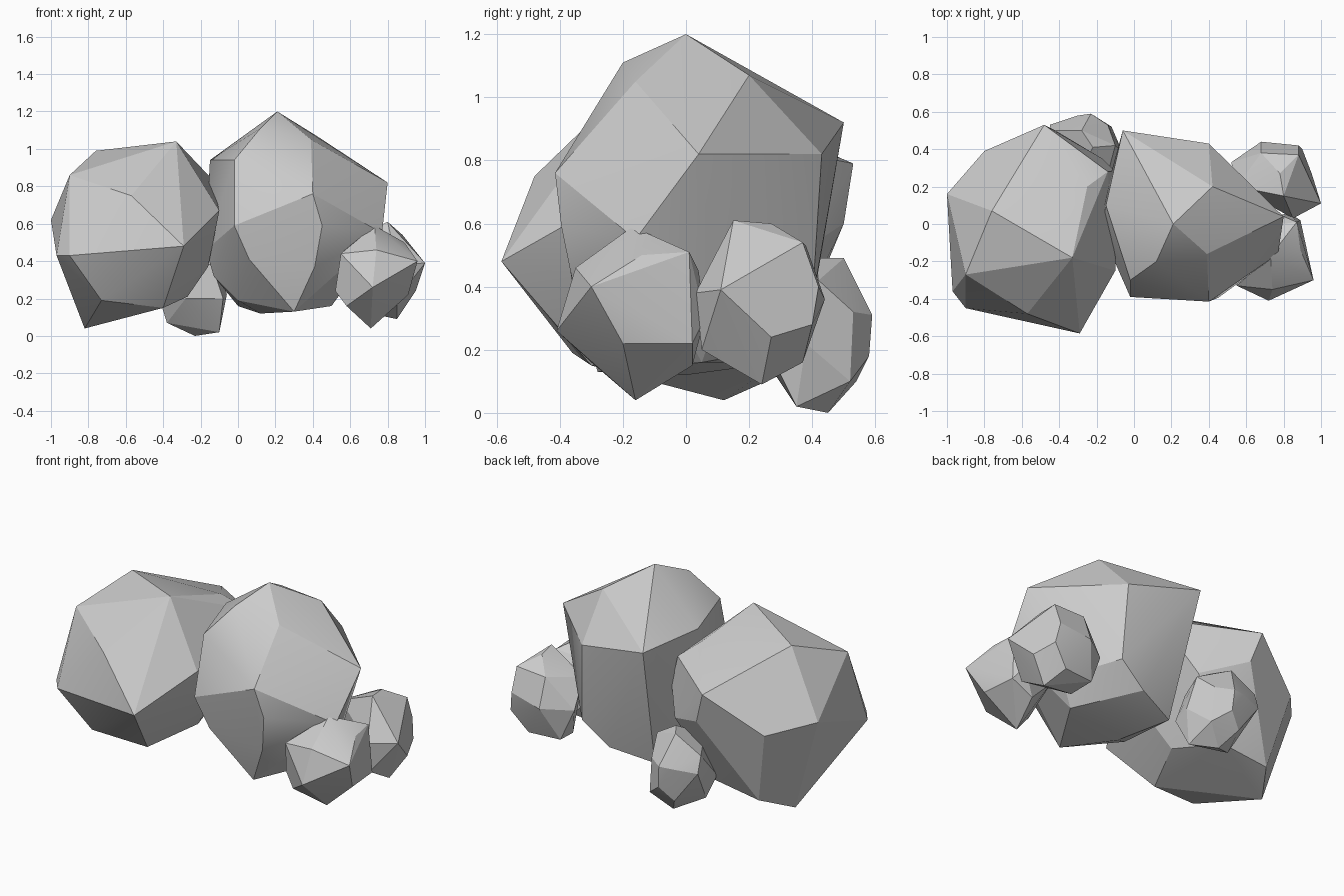
import bpy, bmesh, math


def rock(name, corners):
    """Faceted boulder: the hull around a few chipped corners."""
    bm = bmesh.new()
    for c in corners:
        bm.verts.new(c)
    hull = bmesh.ops.convex_hull(bm, input=bm.verts)
    loose = {g for g in hull["geom_interior"] + hull["geom_unused"]
             if isinstance(g, bmesh.types.BMVert)}
    bmesh.ops.delete(bm, geom=list(loose), context='VERTS')
    # merge nearly coplanar triangles into broad facets
    bmesh.ops.dissolve_limit(bm, angle_limit=math.radians(5),
                             verts=bm.verts, edges=bm.edges)
    bmesh.ops.recalc_face_normals(bm, faces=bm.faces)
    mesh = bpy.data.meshes.new(name)
    bm.to_mesh(mesh)
    bm.free()
    ob = bpy.data.objects.new(name, mesh)
    bpy.context.collection.objects.link(ob)
    bpy.ops.object.select_all(action='DESELECT')
    ob.select_set(True)
    bpy.context.view_layer.objects.active = ob
    bpy.ops.object.shade_smooth_by_angle(angle=math.radians(20))
    return ob


# large boulder on the left: crown, front, back, underside
rock("left_boulder", [
    (-.33, -.18, 1.04), (-.76, .07, .99), (-.90, -.27, .86), (-.57, -.48, .75),
    (-.29, -.585, .48), (-.90, -.45, .43), (-.97, -.36, .43), (-1.0, .16, .62),
    (-.80, .39, .57), (-.48, .53, .79), (-.42, .50, .60), (-.40, .34, .88),
    (-.25, .20, .93), (-.14, .28, .84), (-.10, .28, .66), (-.17, .35, .50),
    (-.10, -.25, .67), (-.73, -.36, .19), (-.40, -.30, .15), (-.40, .29, .16),
    (-.70, .30, .12), (-.82, .12, .04), (-.16, -.05, .37), (-.27, 0, .21)])

# tallest boulder in the middle: crown, sides, underside
rock("centre_boulder", [
    (.21, 0, 1.2), (.12, -.20, 1.11), (.39, -.16, 1.05), (.42, .20, 1.07),
    (.55, .08, .98), (.80, .04, .82), (.40, .43, .82), (-.06, .50, .92),
    (-.15, .10, .94), (-.02, -.30, .94), (.40, -.415, .76), (-.02, -.39, .59),
    (.45, -.395, .59), (-.17, .10, .56), (-.17, -.05, .46), (.77, -.16, .55),
    (.41, -.35, .37), (.06, -.36, .41), (.42, .40, .35), (.25, .38, .22),
    (0, .30, .16), (0, -.08, .19), (.30, -.28, .13), (.12, 0, .12),
    (.50, .05, .16), (.60, .10, .30), (-.13, -.03, .32)])

# small stone in front on the right
rock("front_right_stone", [
    (.73, -.17, .59), (.55, -.33, .44), (.74, -.35, .46), (.72, -.41, .26),
    (.96, -.30, .40), (.89, -.14, .50), (.87, .01, .51), (.52, -.28, .24),
    (.58, -.30, .16), (.71, -.16, .04), (.91, -.20, .22), (.89, .02, .22),
    (.83, .06, .30), (.75, .02, .15), (.60, 0, .30), (.62, -.02, .48),
    (.57, -.22, .46), (.80, .04, .45)])

# small stone behind on the right
rock("back_right_stone", [
    (.80, .15, .61), (.78, .27, .60), (.88, .37, .54), (.93, .27, .47),
    (1.0, .11, .39), (.88, .42, .40), (.68, .44, .36), (.52, .33, .35),
    (.95, .27, .24), (.90, .40, .28), (.85, .24, .09), (.80, .37, .16),
    (.85, .05, .20), (.60, .35, .16), (.55, .20, .50), (.68, .38, .53),
    (.62, .20, .14), (.85, .03, .38)])

# smallest stone tucked behind the two boulders
rock("back_left_stone", [
    (-.45, .53, .30), (-.45, .50, .40), (-.42, .30, .20), (-.30, .58, .31),
    (-.23, .59, .31), (-.22, .58, .18), (-.30, .54, .10), (-.23, .45, 0),
    (-.10, .35, .02), (-.14, .53, .32), (-.10, .42, .42), (-.06, .38, .22),
    (-.28, .50, .49), (-.22, .41, .49), (-.38, .35, .07), (-.12, .52, .10),
    (-.30, .25, .40), (-.08, .26, .20), (-.28, .23, .20), (-.14, .27, .38)])
